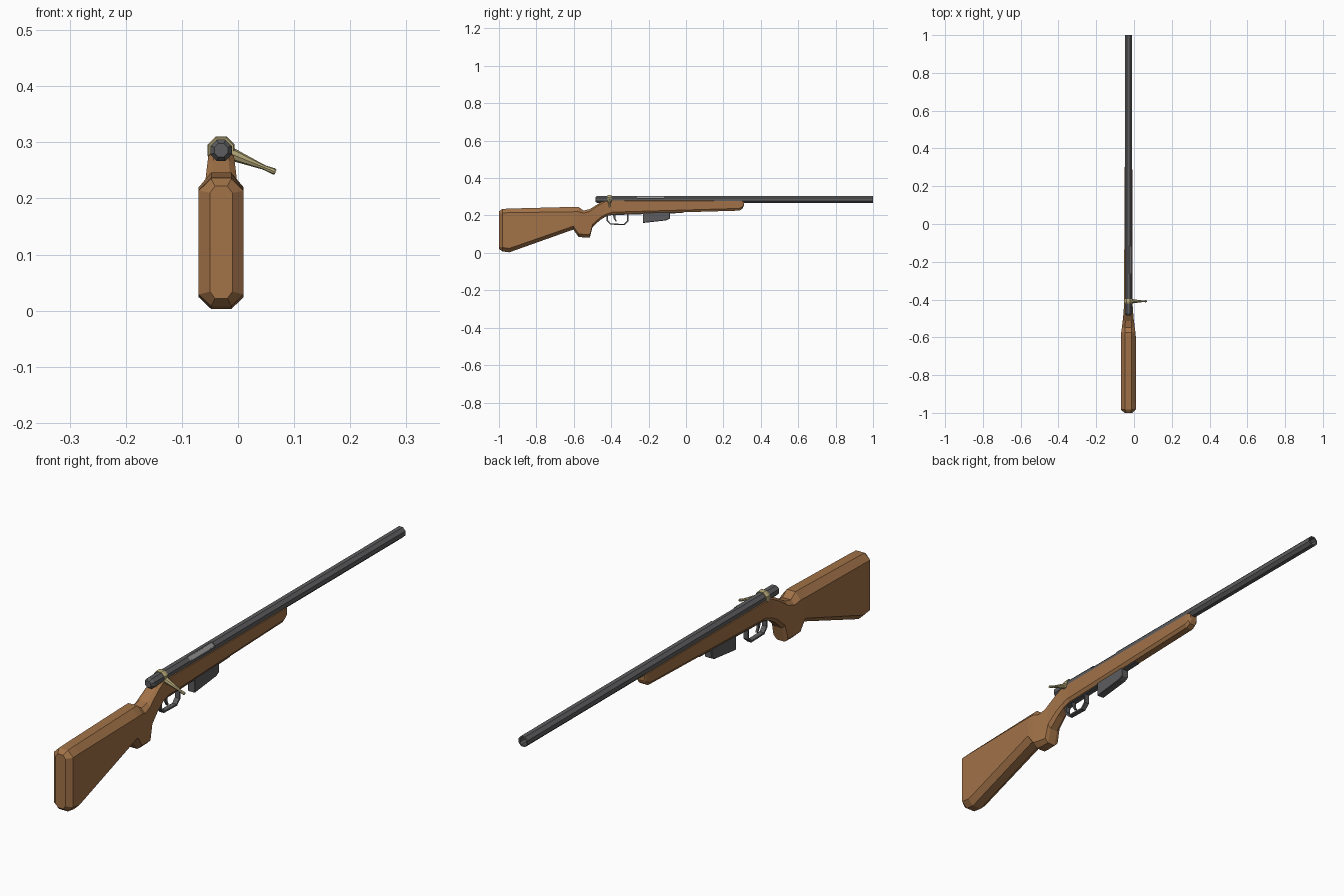
import bpy, bmesh, math
from mathutils import Vector, Matrix

if "Cube" in bpy.data.objects:
    bpy.data.objects.remove(bpy.data.objects["Cube"])

CX, CZ = -0.03, 0.286   # bore axis


def material(name, rgb):
    m = bpy.data.materials.new(name)
    m.diffuse_color = (*rgb, 1)
    m.use_nodes = True
    m.node_tree.nodes["Principled BSDF"].inputs["Base Color"].default_value = m.diffuse_color
    return m


WOOD = material("wood", (0.36, 0.17, 0.065))
STEEL = material("dark_steel", (0.11, 0.11, 0.115))
BOLT = material("light_steel", (0.3, 0.3, 0.3))
BRASS = material("brass", (0.46, 0.39, 0.19))


def finish(bm, name, mat):
    bmesh.ops.recalc_face_normals(bm, faces=bm.faces)
    me = bpy.data.meshes.new(name)
    bm.to_mesh(me)
    bm.free()
    ob = bpy.data.objects.new(name, me)
    bpy.context.collection.objects.link(ob)
    if mat:
        me.materials.append(mat)
    return ob


def loft(name, rings, mat, caps=True, closed=False):
    """Skin a list of equal-length point rings."""
    bm = bmesh.new()
    vs = [[bm.verts.new(p) for p in r] for r in rings]
    n = len(vs[0])
    pairs = list(zip(vs, vs[1:] + vs[:1])) if closed else list(zip(vs, vs[1:]))
    for a, b in pairs:
        for i in range(n):
            j = (i + 1) % n
            bm.faces.new((a[i], a[j], b[j], b[i]))
    if caps and not closed:
        bm.faces.new(vs[0])
        bm.faces.new(vs[-1])
    return finish(bm, name, mat)


def lathe(name, profile, mat, matrix, sides=8, closed=False):
    """Turn (distance, radius) pairs about local +y."""
    rings = []
    for d, r in profile:
        ring = []
        for i in range(sides):
            a = 2 * math.pi * (i + 0.5) / sides
            ring.append(matrix @ Vector((r * math.cos(a), d, r * math.sin(a))))
        rings.append(ring)
    return loft(name, rings, mat, closed=closed)


def prism(name, outline, hw, mat, bevel=0):
    """Extrude a (y, z) outline symmetrically across the centre plane."""
    ob = loft(name, [[(CX + s * hw, y, z) for y, z in outline] for s in (-1, 1)], mat)
    if bevel:
        mod = ob.modifiers.new("bevel", "BEVEL")
        mod.width, mod.segments = bevel, 1
    return ob


def section(y, zb, zt, hw, flat, ct, cb):
    """Chamfered eight-sided stock section."""
    half = [(flat, zb), (hw, zb + cb), (hw, zt - ct), (flat, zt)]
    return [(CX + x, y, z) for x, z in half] + [(CX - x, y, z) for x, z in reversed(half)]


# Stock: y, bottom, top, half width, flat half width, top and bottom chamfer
stations = [
    (-1.000, 0.022, 0.222, 0.020, 0.011, 0.012, 0.012),
    (-0.982, 0.008, 0.235, 0.040, 0.018, 0.021, 0.021),
    (-0.945, 0.003, 0.237, 0.040, 0.018, 0.022, 0.021),
    (-0.602, 0.125, 0.246, 0.040, 0.018, 0.026, 0.018),
    (-0.575, 0.085, 0.246, 0.038, 0.018, 0.026, 0.018),
    (-0.548, 0.083, 0.226, 0.034, 0.017, 0.014, 0.016),
    (-0.514, 0.083, 0.234, 0.030, 0.016, 0.012, 0.014),
    (-0.500, 0.138, 0.243, 0.028, 0.015, 0.010, 0.014),
    (-0.460, 0.175, 0.268, 0.025, 0.014, 0.009, 0.013),
    (-0.430, 0.194, 0.283, 0.023, 0.014, 0.008, 0.012),
    (-0.395, 0.206, 0.284, 0.022, 0.013, 0.005, 0.012),
    (0.285, 0.226, 0.282, 0.021, 0.013, 0.005, 0.012),
    (0.302, 0.236, 0.281, 0.019, 0.012, 0.005, 0.011),
    (0.309, 0.252, 0.278, 0.015, 0.010, 0.005, 0.008),
]
loft("stock", [section(*s) for s in stations], WOOD)

# Barrel and receiver with a bored muzzle
axis = Matrix.Translation((CX, 0, CZ))
barrel = lathe("barrel", [(-0.485, 0.013), (-0.475, 0.0205), (1.0, 0.0205),
                          (1.0, 0.0145), (0.85, 0.0145)], STEEL, axis)

# Ejection port cut on the right, with a lighter bolt showing inside
bm = bmesh.new()
bmesh.ops.create_cube(bm, size=1, matrix=Matrix.Translation((CX + 0.021, -0.19, CZ + 0.013))
                      @ Matrix.Rotation(math.radians(45), 4, 'Y')
                      @ Matrix.Diagonal((0.04, 0.145, 0.016, 1)))
cutter = finish(bm, "port_cutter", None)
cutter.hide_render = True
cutter.hide_set(True)
cut = barrel.modifiers.new("port", "BOOLEAN")
cut.object, cut.solver = cutter, 'EXACT'
lathe("bolt_body", [(-0.262, 0.0175), (-0.118, 0.0175)], BOLT, axis)

# Bolt collar and handle
lathe("bolt_collar", [(-0.42, 0.0205), (-0.42, 0.0235), (-0.413, 0.026),
                      (-0.405, 0.026), (-0.398, 0.0235), (-0.398, 0.0205)],
      BRASS, axis, closed=True)
start, end = Vector((CX + 0.016, -0.409, 0.28)), Vector((0.067, -0.409, 0.247))
turn = Vector((0, 1, 0)).rotation_difference(end - start).to_matrix().to_4x4()
length = (end - start).length
lathe("bolt_handle", [(0, 0.012), (0.02, 0.0095), (length - 0.024, 0.0045),
                      (length - 0.018, 0.0045), (length - 0.004, 0.0058), (length, 0.0045)],
      BRASS, Matrix.Translation(start) @ turn)

# Magazine and floor plate
prism("magazine", [(-0.231, 0.160), (-0.105, 0.174), (-0.086, 0.184),
                   (-0.086, 0.222), (-0.231, 0.218)], 0.0145, STEEL, 0.002)
prism("floor_plate", [(-0.43, 0.197), (-0.395, 0.202), (-0.02, 0.213),
                      (-0.02, 0.224), (-0.40, 0.212)], 0.011, STEEL)

# Trigger guard: closed loop offset inwards
outer = [(-0.424, 0.202), (-0.424, 0.172), (-0.405, 0.151), (-0.328, 0.149),
         (-0.308, 0.168), (-0.308, 0.207)]
inner = [(-0.417, 0.202), (-0.417, 0.175), (-0.402, 0.157), (-0.331, 0.155),
         (-0.315, 0.171), (-0.315, 0.207)]
prism("trigger_guard", outer + inner[::-1], 0.009, STEEL)

# Trigger
prism("trigger", [(-0.392, 0.207), (-0.386, 0.182), (-0.375, 0.166), (-0.370, 0.168),
                  (-0.377, 0.184), (-0.378, 0.207)], 0.004, STEEL)
